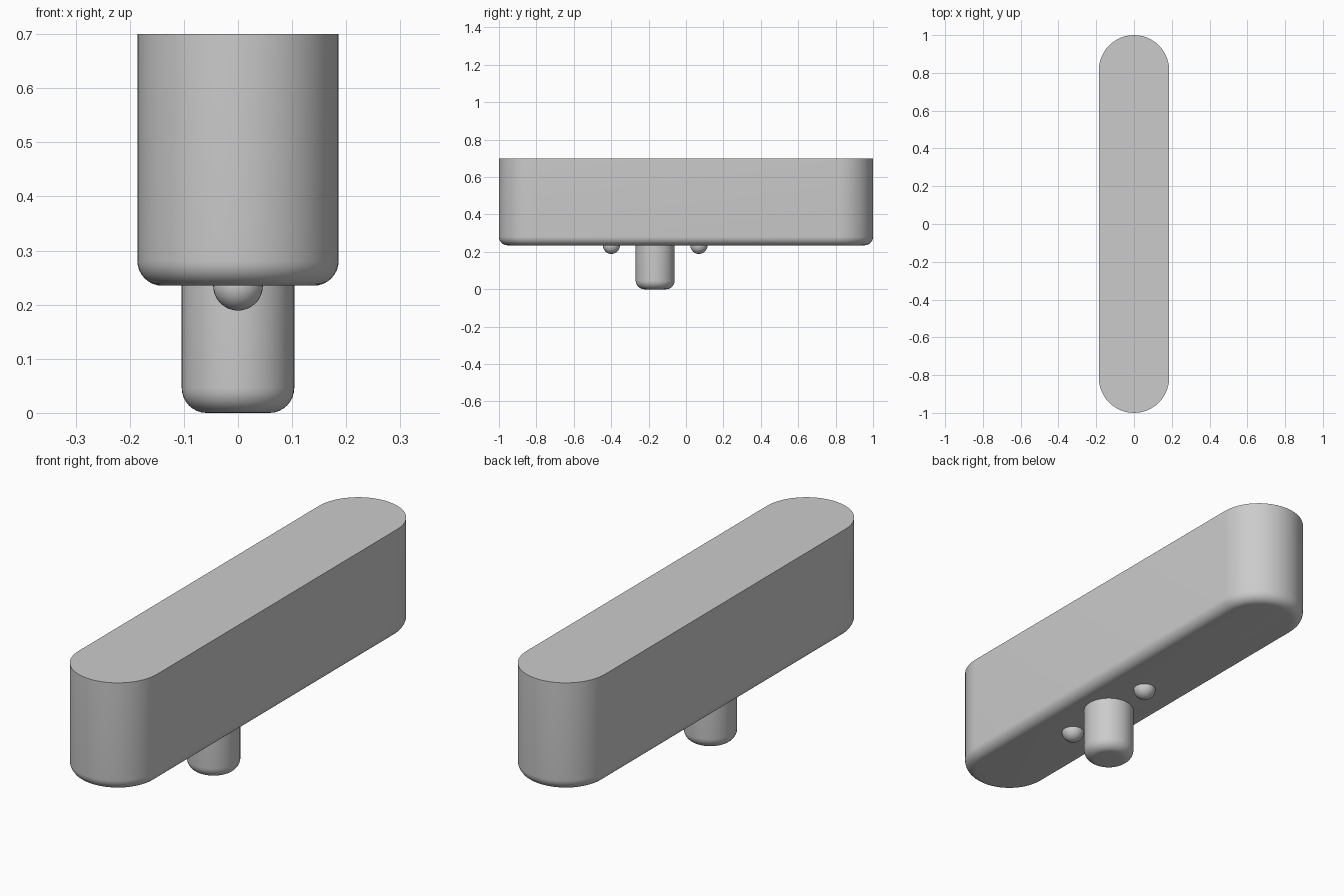
import bpy, bmesh, math

cube = bpy.data.objects.get("Cube")
if cube:
    bpy.data.objects.remove(cube, do_unlink=True)

grey = bpy.data.materials.new("plain_grey")
grey.use_nodes = True
GREY = (0.6, 0.6, 0.6, 1)
grey.diffuse_color = GREY
grey.node_tree.nodes["Principled BSDF"].inputs["Base Color"].default_value = GREY


def finish(bm, name):
    bmesh.ops.recalc_face_normals(bm, faces=bm.faces)
    mesh = bpy.data.meshes.new(name)
    bm.to_mesh(mesh)
    bm.free()
    mesh.materials.append(grey)
    obj = bpy.data.objects.new(name, mesh)
    bpy.context.collection.objects.link(obj)
    bpy.ops.object.select_all(action='DESELECT')
    obj.select_set(True)
    bpy.context.view_layer.objects.active = obj
    bpy.ops.object.shade_smooth_by_angle(angle=math.radians(35))
    return obj


def rounded_block(name, radius, half_straight, y, bottom, top, fillet, steps=8, half_segs=24):
    """Upright round-ended block with a filleted bottom and a sharp flat top."""
    bm = bmesh.new()
    profile = []
    for i in range(steps + 1):
        a = math.pi / 2 * i / steps
        profile.append((radius - fillet + fillet * math.sin(a), bottom + fillet * (1 - math.cos(a))))
    profile.append((radius, top))
    rings = []
    for r, z in profile:
        ring = []
        for side in (1, -1):
            last = half_segs + 1 if half_straight else half_segs
            for k in range(last):
                a = math.pi * k / half_segs
                ring.append(bm.verts.new((side * r * math.cos(a),
                                          y + side * (half_straight + r * math.sin(a)), z)))
        rings.append(ring)
    for low, high in zip(rings, rings[1:]):
        for i in range(len(low)):
            j = (i + 1) % len(low)
            bm.faces.new((low[i], low[j], high[j], high[i]))
    bm.faces.new(rings[0][::-1])
    bm.faces.new(rings[-1])
    return finish(bm, name)


# Long round-ended body and the peg beneath it
BASE = 0.235
rounded_block("body", 0.186, 0.814, 0, BASE, 0.7, 0.046)
PEG_Y = -0.165
rounded_block("peg", 0.104, 0, PEG_Y, 0, BASE + 0.02, 0.046)

# Small round studs on either side of the peg
for label, offset in (("front", -0.234), ("back", 0.234)):
    bm = bmesh.new()
    bmesh.ops.create_uvsphere(bm, u_segments=32, v_segments=16, radius=0.046)
    bmesh.ops.translate(bm, verts=bm.verts, vec=(0, PEG_Y + offset, BASE))
    finish(bm, label + "_stud")
